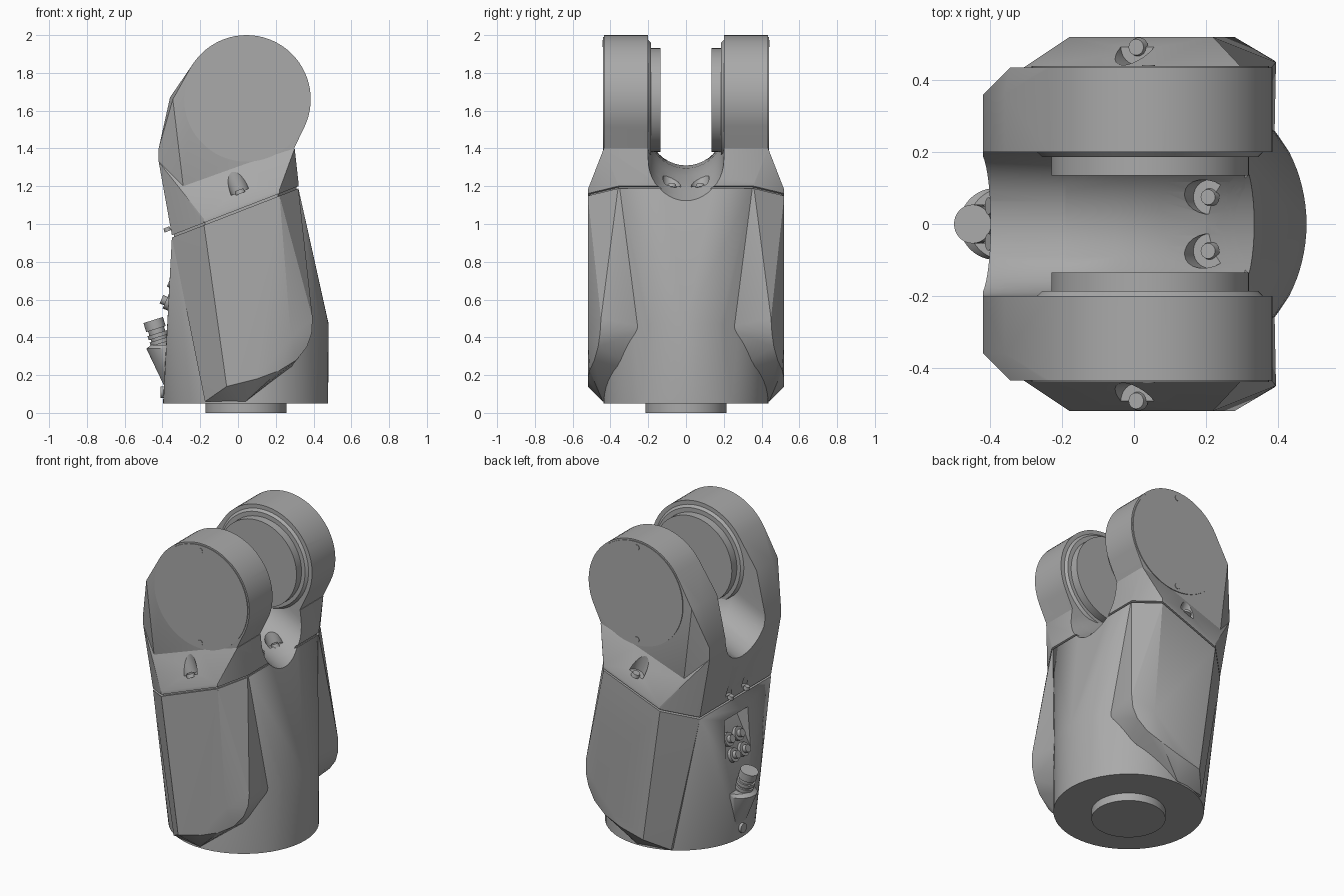
import bpy, bmesh, math
from mathutils import Vector

if "Cube" in bpy.data.objects:
    bpy.data.objects.remove(bpy.data.objects["Cube"], do_unlink=True)

grey = bpy.data.materials.new("light_grey")
grey.use_nodes = True
COL = (0.4, 0.4, 0.4, 1)
grey.diffuse_color = COL
grey.node_tree.nodes["Principled BSDF"].inputs["Base Color"].default_value = COL

AX, AZ, R = 0.045, 1.66, 0.34          # joint axis and ear radius
NORMAL = Vector((-0.36, 0, 0.93))      # normal of the slanted seam


def finish(bm, name):
    bmesh.ops.recalc_face_normals(bm, faces=bm.faces)
    me = bpy.data.meshes.new(name)
    bm.to_mesh(me)
    bm.free()
    me.materials.append(grey)
    ob = bpy.data.objects.new(name, me)
    bpy.context.collection.objects.link(ob)
    return ob


def hull(name, pts):
    bm = bmesh.new()
    vs = [bm.verts.new(p) for p in pts]
    res = bmesh.ops.convex_hull(bm, input=vs)
    junk = {g for g in res["geom_interior"] + res["geom_unused"]
            if isinstance(g, bmesh.types.BMVert)}
    bmesh.ops.delete(bm, geom=list(junk), context="VERTS")
    bmesh.ops.dissolve_limit(bm, angle_limit=0.01, verts=bm.verts, edges=bm.edges)
    return finish(bm, name)


def rod(name, start, direction, length, r1, r2=None, n=32):
    bm = bmesh.new()
    bmesh.ops.create_cone(bm, cap_ends=True, segments=n, radius1=r1,
                          radius2=r1 if r2 is None else r2, depth=length)
    d = Vector(direction).normalized()
    rot = d.to_track_quat("Z", "Y").to_matrix().to_4x4()
    bmesh.ops.transform(bm, matrix=rot, verts=bm.verts)
    bmesh.ops.translate(bm, vec=Vector(start) + d * length / 2, verts=bm.verts)
    return finish(bm, name)


def seam(x, y, off=0):
    return Vector((x, y, 1.076 + 0.388 * x + off))


def both(pts):
    return [(x, s * y, z) for x, y, z in pts for s in (-1, 1)]


def cut(ob, cutters):
    bpy.context.view_layer.objects.active = ob
    for c in cutters:
        m = ob.modifiers.new("cut", "BOOLEAN")
        m.operation, m.solver, m.object = "DIFFERENCE", "EXACT", c
        bpy.ops.object.modifier_apply(modifier=m.name)


def arc(cx, r, z, a0=0, a1=360, n=64):
    return [(cx + r * math.cos(math.radians(a0 + (a1 - a0) * i / n)),
             r * math.sin(math.radians(a0 + (a1 - a0) * i / n)), z) for i in range(n + 1)]


SEAM = [(-0.35, 0.36), (-0.18, 0.52), (0.22, 0.52), (0.32, 0.36)]

# Lower body: round foot blending into the slanted seam
core = hull("lower_body", arc(0.04, 0.437, 0.05)[:-1]
            + arc(0.04, 0.44, 0.47, -27, 27, 16)
            + both([seam(-0.35, 0.36, -0.012), seam(0.32, 0.35, -0.012)]))
rod("base_plug", (0.042, 0, 0), (0, 0, 1), 0.06, 0.215, n=48)

# Side pods with flat outer panels and a rounded lower corner
RIM = [(0.395, 0.45, 0.5), (0.39, 0.455, 0.42), (0.365, 0.465, 0.35),
       (0.31, 0.485, 0.28), (0.22, 0.51, 0.225), (0.1, 0.52, 0.18),
       (-0.06, 0.52, 0.14), (0.28, 0.52, 0.4), (-0.175, 0.4, 0.06), (0.04, 0.44, 0.06)]
INNER = [(-0.175, 0.2, 0.06), (0.25, 0.2, 0.2), (0.39, 0.2, 0.45)]
for s, side in ((1, "left"), (-1, "right")):
    pts = RIM + INNER + [seam(x, y, -0.012) for x, y in SEAM]
    pts += [seam(x, 0.2, -0.012) for x in (-0.34, 0.31)]
    hull(side + "_pod", [(x, s * y, z) for x, y, z in pts])

# Filler inside the seam groove
filler = hull("seam_filler", both([seam(x * 0.965, y * 0.97, o)
                                   for x, y in SEAM for o in (-0.03, 0.02)]))

# Fork: ears and the block that carries them
ring = [(AX + R * math.cos(i * math.pi / 36), 0.435, AZ + R * math.sin(i * math.pi / 36))
        for i in range(72)]
BACK = [(-0.42, 0.36, 1.4), (-0.42, 0.36, 1.33)]
ears = hull("fork_ears", both(ring + BACK + [
    (-0.345, 0.435, 1.66), (-0.29, 0.435, 1.2), (0.2, 0.435, 1.2),
    (-0.36, 0.36, 1.67), seam(-0.35, 0.35, 0.01)]))
block = hull("fork_block", both([seam(x, y, o) for x, y in SEAM for o in (0, 0.02)]
             + [(0.3, 0.435, 1.4), (-0.29, 0.435, 1.2), (AX, 0.435, 1.32), BACK[1]]))

# Trough cutter: U profile following a saddle path
PATH = [(-0.7, 1.04), (-0.4, 1.21), (-0.19, 1.31), (-0.05, 1.295), (0.08, 1.255),
        (0.2, 1.2), (0.34, 1.12), (0.7, 0.9)]
bm = bmesh.new()
rows = []
for x, zb in PATH:
    u = [(0.2 * math.cos(a), zb + 0.2 + 0.2 * math.sin(a))
         for a in (math.pi + math.pi * i / 20 for i in range(21))]
    rows.append([bm.verts.new((x, y, z)) for y, z in [(-0.2, 2.3)] + u + [(0.2, 2.3)]])
for a, b in zip(rows, rows[1:]):
    for i in range(len(a)):
        j = (i + 1) % len(a)
        bm.faces.new((a[i], a[j], b[j], b[i]))
bm.faces.new(rows[0])
bm.faces.new(rows[-1])
trough = finish(bm, "trough_cutter")

# Screw wells in the side facets, the saddle and the back
wells = []
for s in (-1, 1):
    for x, y, r, length in ((0.01, 0.492, 0.05, 0.2), (0.21, 0.075, 0.048, 0.25),
                            (-0.375, 0.08, 0.035, 0.2)):
        start = seam(x, s * y, 0.09 if y > 0.4 else 0.04)
        wells.append(rod("well_cutter", start, NORMAL, length, r, n=24))
        rod("well_screw", start - NORMAL * 0.01, NORMAL, 0.022, r * 0.55, r * 0.45, n=16)

# Connector pocket in the back
pocket = hull("pocket_cutter", both([(-0.5, 0.13, 0.42), (-0.4, 0.13, 0.5),
                                     (-0.28, 0.11, 0.78), (-0.5, 0.13, 0.92)]))
cut(ears, [trough] + wells)
cut(block, [trough] + wells)
cut(core, [trough, pocket])
cut(filler, [trough])
for c in [trough, pocket] + wells:
    bpy.data.objects.remove(c, do_unlink=True)

# Joint covers, their pins, and the inner bearing rings
for s, side in ((1, "left"), (-1, "right")):
    rod(side + "_cover", (AX, s * 0.42, AZ), (0, s, 0), 0.02, 0.33, n=72)
    for dz in (-0.295, 0.295):
        rod(side + "_cover_pin", (AX - 0.005, s * 0.43, AZ + dz), (0, s, 0), 0.013, 0.018, n=16)
    rod(side + "_bearing_step", (AX, s * 0.21, AZ), (0, -s, 0), 0.024, 0.325, 0.3, n=72)
    rod(side + "_bearing", (AX, s * 0.21, AZ - 0.003), (0, -s, 0), 0.075, 0.275, n=72)

# Round connectors on the sloped pocket floor
OUT = Vector((-0.92, 0, 0.39))
for y in (-0.05, 0.05):
    for t in (0.3, 0.62):
        p = Vector((-0.4 + 0.12 * t, y, 0.5 + 0.28 * t))
        rod("connector_collar", p - OUT * 0.01, OUT, 0.03, 0.042, n=20)
        rod("connector_tip", p, OUT, 0.045, 0.024, n=16)

# Main plug on its fairing
hull("plug_fairing", arc(-0.385, 0.1, 0.34, 90, 270, 24) + arc(-0.36, 0.1, 0.36, 90, 270, 24)
     + both([(-0.385, 0.05, 0.13), (-0.34, 0.1, 0.3)]))
UP = Vector((-0.3, 0, 0.95)).normalized()
foot = Vector((-0.395, 0, 0.32))
rod("plug_body", foot, UP, 0.17, 0.044)
for h in (0.05, 0.085, 0.13):
    rod("plug_ring", foot + UP * h, UP, 0.022 if h < 0.1 else 0.05, 0.054)
rod("base_screw", (-0.385, 0.0, 0.11), (-1, 0, 0), 0.025, 0.03, n=16)

# Smooth curved faces, keep hard edges
for ob in bpy.context.collection.objects:
    if ob.type == "MESH" and ob.data.materials and ob.data.materials[0] == grey:
        bpy.ops.object.select_all(action="DESELECT")
        ob.select_set(True)
        bpy.context.view_layer.objects.active = ob
        bpy.ops.object.shade_smooth_by_angle(angle=math.radians(25))
